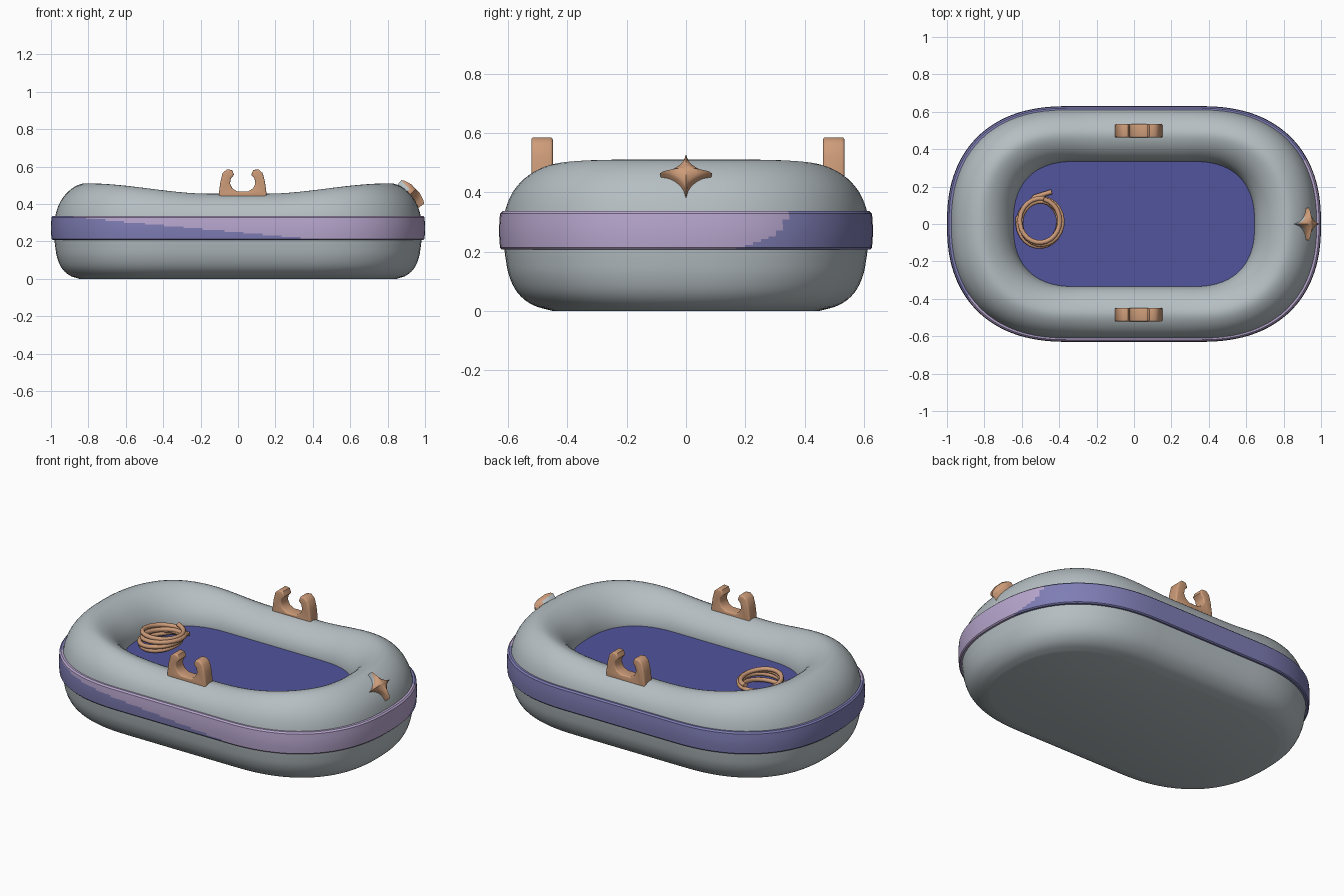
import bpy, bmesh, math
from mathutils import Vector, Matrix

if "Cube" in bpy.data.objects:
    bpy.data.objects.remove(bpy.data.objects["Cube"])


def material(name, rgb):
    m = bpy.data.materials.new(name)
    m.use_nodes = True
    m.diffuse_color = (*rgb, 1)
    m.node_tree.nodes["Principled BSDF"].inputs["Base Color"].default_value = (*rgb, 1)
    return m


GREY = material("rubber grey", (0.46, 0.515, 0.54))
INDIGO = material("floor indigo", (0.083, 0.09, 0.34))
BLUE = material("band blue violet", (0.21, 0.205, 0.46))
LILAC = material("band lilac", (0.48, 0.385, 0.62))
TAN = material("tan", (0.61, 0.33, 0.19))


def finish(bm, name, mats, angle=40):
    bmesh.ops.recalc_face_normals(bm, faces=bm.faces)
    mesh = bpy.data.meshes.new(name)
    bm.to_mesh(mesh)
    bm.free()
    obj = bpy.data.objects.new(name, mesh)
    bpy.context.collection.objects.link(obj)
    for m in mats:
        mesh.materials.append(m)
    bpy.ops.object.select_all(action='DESELECT')
    obj.select_set(True)
    bpy.context.view_layer.objects.active = obj
    bpy.ops.object.shade_smooth_by_angle(angle=math.radians(angle))


def outline(hx, hy, cx, n, arc=20, straight=24):
    """Stadium with superelliptic ends, counter-clockwise from +x."""
    q = []
    for i in range(arc + 1):
        t = math.pi / 2 * i / arc
        q.append((cx + (hx - cx) * max(math.cos(t), 0) ** (2 / n), hy * math.sin(t) ** (2 / n)))
    q += [(cx * (1 - j / straight), hy) for j in range(1, straight + 1)]
    half = q + [(-x, y) for x, y in reversed(q[:-1])]
    return half[:-1] + [(-x, -y) for x, y in half[:-1]]


def smooth_profile(pts, steps=4):
    """Catmull-Rom interpolation of profile points."""
    p = [Vector(a) for a in pts]
    p = [2 * p[0] - p[1]] + p + [2 * p[-1] - p[-2]]
    out = []
    for a, b, c, d in zip(p, p[1:], p[2:], p[3:]):
        for s in range(steps):
            t = s / steps
            out.append(0.5 * (2 * b + (c - a) * t + (2 * a - 5 * b + 4 * c - d) * t * t
                              + (3 * b - a - 3 * c + d) * t ** 3))
    return out + [p[-2]]


def loft(bm, rings, closed=False):
    loops = [[bm.verts.new(v) for v in r] for r in rings]
    pairs = list(zip(loops, loops[1:])) + ([(loops[-1], loops[0])] if closed else [])
    n = len(loops[0])
    for a, b in pairs:
        for i in range(n):
            bm.faces.new((a[i], a[(i + 1) % n], b[(i + 1) % n], b[i]))
    return loops


END = 2.35
INNER = outline(0.645, 0.335, 0.30, 2.5)
OUTER = outline(0.985, 0.617, 0.35, END)
BASE = outline(0.85, 0.45, 0.35, END)


def hull_ring(inside, u, z):
    ring = []
    for a, b in zip(inside, OUTER):
        x, y = Vector(a).lerp(Vector(b), u)
        s = min(max((abs(x) - 0.15) / 0.65, 0), 1)
        lift = 0.055 * s * s * (3 - 2 * s) * min(max((z - 0.33) / 0.125, 0), 1)
        ring.append((x, y, z + lift))
    return ring


# Hull: tube section swept round the outline, raised at both ends, with a rounded flat base
upper = smooth_profile([(0.04, 0.26), (0, 0.32), (0.07, 0.38), (0.25, 0.43), (0.5, 0.455),
                        (0.72, 0.435), (0.89, 0.39), (0.98, 0.33), (1, 0.26)])
lower = smooth_profile([(0.96, 0.19), (0.88, 0.12), (0.70, 0.06), (0.40, 0.02), (0, 0)])
bm = bmesh.new()
loops = loft(bm, [hull_ring(INNER, u, z) for u, z in upper] + [hull_ring(BASE, u, z) for u, z in lower])
bm.faces.new(loops[-1])
finish(bm, "hull_tube", [GREY], 50)

# Floor
bm = bmesh.new()
bm.faces.new([bm.verts.new((x * 1.01, y * 1.01, 0.317)) for x, y in INNER])
finish(bm, "floor", [INDIGO])

# Rub band around the hull, in two colours
ROWS = 12
band_rows = [(-0.03, 0.205), (0.006, 0.207)]
for k in range(ROWS + 1):
    f = k / ROWS
    band_rows.append((0.012 + 0.003 * math.sin(math.pi * f), 0.213 + 0.115 * f))
band_rows += [(0.004, 0.336), (-0.03, 0.338)]
bm = bmesh.new()
loft(bm, [[(x, y, z) for x, y in outline(0.985 + d, 0.615 + d, 0.35, END, 36, 24)]
          for d, z in band_rows], True)
for f in bm.faces:
    c = f.calc_center_median()
    front_edge = 0.327 - 0.092 * (c.x + 0.85)
    back_edge = 0.34 - 0.15 * ((0.338 - c.z) / 0.125) ** 3
    lilac = c.z > front_edge and c.y < back_edge and (c.x > 0 or c.y < 0) and c.x > -0.88
    f.material_index = 1 if lilac else 0
finish(bm, "rub_band", [BLUE, LILAC])

# Oar holders: open hooks on both sides
half = [(0.128, 0.40), (0.127, 0.46), (0.119, 0.52), (0.107, 0.565), (0.085, 0.585), (0.057, 0.582),
        (0.046, 0.556), (0.063, 0.537), (0.068, 0.51), (0.055, 0.483), (0.03, 0.468)]
hook = half + [(-x, z) for x, z in reversed(half)]
for name, y in (("front_oar_holder", -0.485), ("back_oar_holder", 0.498)):
    bm = bmesh.new()
    face = bm.faces.new([bm.verts.new((x + 0.025, y - 0.036, z)) for x, z in hook])
    ext = bmesh.ops.extrude_face_region(bm, geom=[face])
    bmesh.ops.translate(bm, vec=(0, 0.072, 0),
                        verts=[v for v in ext["geom"] if isinstance(v, bmesh.types.BMVert)])
    rims = [e for e in bm.edges if abs(e.verts[0].co.y - e.verts[1].co.y) < 0.01]
    bmesh.ops.bevel(bm, geom=rims, offset=0.008, segments=3, profile=0.5, affect='EDGES')
    finish(bm, name, [TAN], 50)


# Star badge: four-pointed pillow leaning on the end of the hull
def star_ring(scale, h, p=0.62, n=48):
    ring = []
    for i in range(n):
        t = 2 * math.pi * i / n
        c, s = math.cos(t), math.sin(t)
        r = 0.088 * scale / (abs(c) ** p + abs(s) ** p + 0.04) ** (1 / p)
        ring.append((r * c, r * s, h))
    return ring


bm = bmesh.new()
loops = loft(bm, [star_ring(1, -0.03), star_ring(1.06, 0.01), star_ring(0.9, 0.021), star_ring(0.4, 0.034)])
bm.faces.new(loops[0])
bm.faces.new(loops[-1])
for f in bm.faces:
    c = f.calc_center_median()
    f.material_index = 1 if c.x < -0.022 and c.z < 0.005 else 0
out = Vector((0.72, 0, 0.69)).normalized()
down = Vector((0.69, 0, -0.72)).normalized()
frame = Matrix((down, out.cross(down), out)).transposed().to_4x4()
bm.transform(Matrix.Translation((0.926, 0, 0.457)) @ frame)
finish(bm, "star_badge", [TAN, GREY])

# Rope coil lying on the floor, with a loose tail
curve = bpy.data.curves.new("rope_coil", 'CURVE')
curve.dimensions = '3D'
curve.bevel_depth = 0.013
curve.bevel_resolution = 2
curve.use_fill_caps = True
TURNS, STEPS = 4, 24
path = [(-0.44, 0.172, 0.335), (-0.53, 0.145, 0.332)]
for i in range(6, TURNS * STEPS + 1):
    t = 2 * math.pi * i / STEPS + 1.4
    f = i / (TURNS * STEPS)
    r = 0.111 + 0.010 * math.sin(t * 0.73)
    tilt = 0.010 * math.sin(t + 4 * f)
    path.append((-0.503 + r * math.cos(t), 0.010 + r * 1.08 * math.sin(t), 0.327 + 0.075 * f + tilt))
spline = curve.splines.new('POLY')
spline.points.add(len(path) - 1)
for p, co in zip(spline.points, path):
    p.co = (*co, 1)
spline.use_smooth = True
curve.materials.append(TAN)
rope = bpy.data.objects.new("rope_coil", curve)
bpy.context.collection.objects.link(rope)
